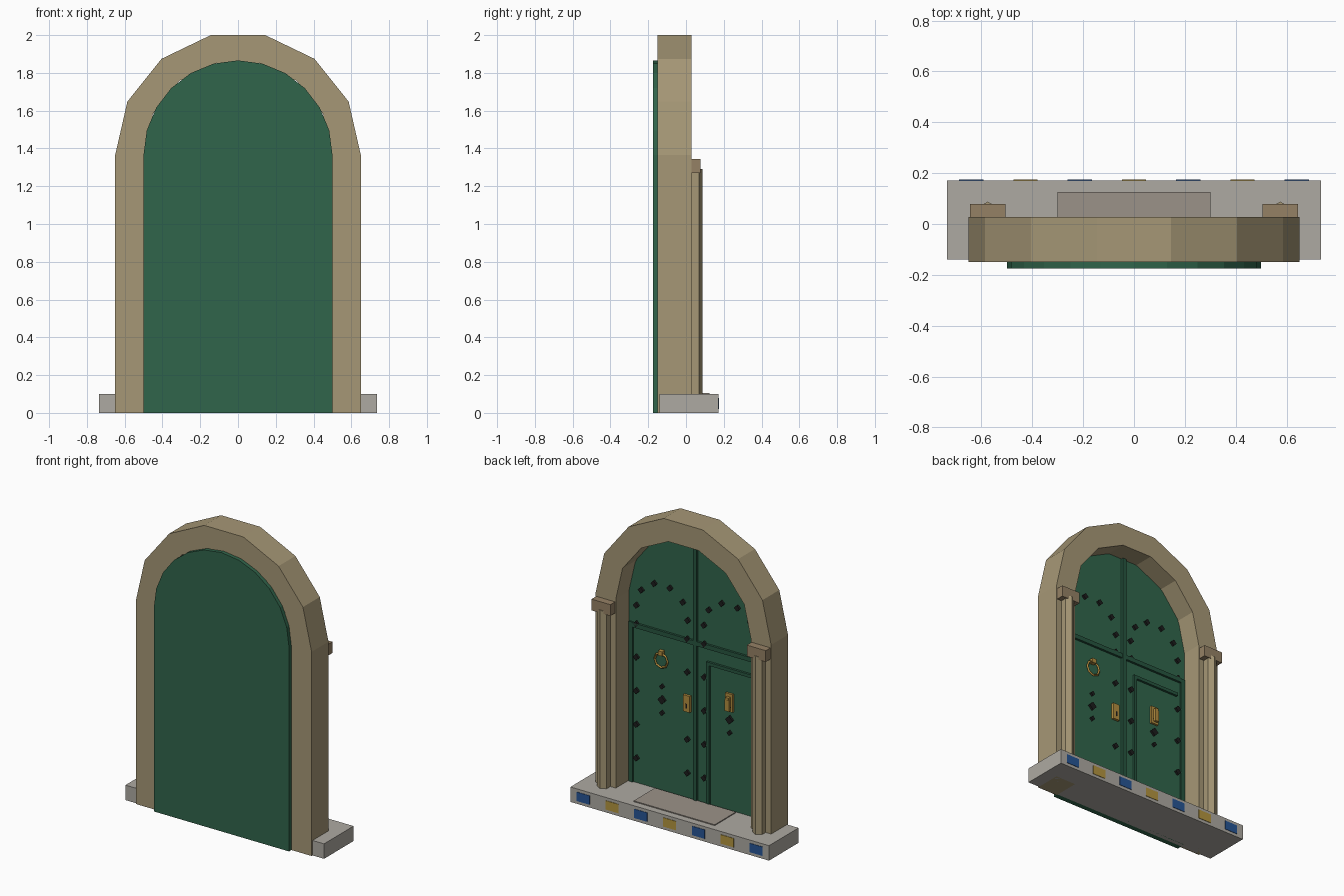
import bpy, bmesh
from math import pi, sin, cos
from mathutils import Matrix

if "Cube" in bpy.data.objects:
    bpy.data.objects.remove(bpy.data.objects["Cube"])

SPRING = 1.366      # height where the arch begins
FACE = -0.11        # detailed side of the door leaves (towards +y)


def material(name, rgb):
    m = bpy.data.materials.new(name)
    m.diffuse_color = (*rgb, 1)
    m.use_nodes = True
    m.node_tree.nodes["Principled BSDF"].inputs["Base Color"].default_value = m.diffuse_color
    return m


STONE = material("sandstone", (0.38, 0.31, 0.18))
CAP = material("capital_stone", (0.30, 0.22, 0.13))
GREEN = material("green_paint", (0.03, 0.13, 0.07))
TRIM = material("trim_green", (0.02, 0.09, 0.05))
IRON = material("iron", (0.012, 0.012, 0.012))
BRASS = material("brass", (0.45, 0.27, 0.05))
GREY = material("step_stone", (0.42, 0.40, 0.36))
MAT = material("mat_fabric", (0.33, 0.29, 0.25))
BLUE = material("blue_tile", (0.02, 0.09, 0.30))
GOLD = material("gold_tile", (0.45, 0.30, 0.05))


def finish(name, bm, mat):
    bmesh.ops.recalc_face_normals(bm, faces=bm.faces)
    me = bpy.data.meshes.new(name)
    bm.to_mesh(me)
    bm.free()
    me.materials.append(mat)
    ob = bpy.data.objects.new(name, me)
    bpy.context.collection.objects.link(ob)
    return ob


def add_box(bm, x0, x1, y0, y1, z0, z1, spin=0.0):
    m = (Matrix.Translation(((x0 + x1) / 2, (y0 + y1) / 2, (z0 + z1) / 2))
         @ Matrix.Rotation(spin, 4, 'Y')
         @ Matrix.Diagonal((x1 - x0, y1 - y0, z1 - z0, 1)))
    bmesh.ops.create_cube(bm, size=1, matrix=m)


def boxes(name, mat, *specs):
    bm = bmesh.new()
    for s in specs:
        add_box(bm, *s)
    return finish(name, bm, mat)


def arch_line(r, n):
    arc = [(r * cos(pi * i / n), SPRING + r * sin(pi * i / n)) for i in range(n + 1)]
    return [(r, 0)] + arc + [(-r, 0)]


def slab(name, outline, y0, y1, mat):
    bm = bmesh.new()
    f = bm.faces.new([bm.verts.new((x, y0, z)) for x, z in outline])
    ext = bmesh.ops.extrude_face_region(bm, geom=[f], use_keep_orig=True)
    vs = [v for v in ext["geom"] if isinstance(v, bmesh.types.BMVert)]
    bmesh.ops.translate(bm, verts=vs, vec=(0, y1 - y0, 0))
    return finish(name, bm, mat)


# Stone arch and door slab
slab("arch_surround", arch_line(0.65, 7) + arch_line(0.5, 7)[::-1], -0.15, 0.028, STONE)
slab("door_slab", arch_line(0.5, 12), -0.175, FACE, GREEN)

# Step, mat and tiles
boxes("step", GREY, (-0.735, 0.735, -0.14, 0.172, 0, 0.1))
boxes("door_mat", MAT, (-0.3, 0.3, -0.1, 0.125, 0.098, 0.106))
for i in range(7):
    x = 0.64 - i * 0.2133
    boxes(f"step_tile_{i + 1}", GOLD if i % 2 else BLUE,
          (x - 0.048, x + 0.048, 0.168, 0.175, 0.02, 0.08))

# Hexagonal side columns with capitals
for side, s in (("left", -1), ("right", 1)):
    bm = bmesh.new()
    bmesh.ops.create_cone(bm, cap_ends=True, segments=6, radius1=0.04, radius2=0.04, depth=1.19)
    v = max(bm.verts, key=lambda p: p.co.y)
    turn = 0 if abs(v.co.x) < 0.001 else pi / 6
    bmesh.ops.transform(bm, verts=bm.verts, matrix=Matrix.Translation((s * 0.575, 0.048, 0.695))
                        @ Matrix.Rotation(turn, 4, 'Z'))
    finish(f"column_{side}", bm, STONE)
    cx = s * 0.575
    boxes(f"capital_{side}", CAP, (cx - 0.07, cx + 0.07, 0.02, 0.078, 1.27, 1.345))

# Raised trim on the door leaves
T0 = FACE - 0.005
boxes("centre_strip", TRIM, (-0.013, 0.013, T0, FACE + 0.02, 0.1, 1.85))
boxes("door_rail", TRIM, (-0.465, 0.465, T0, FACE + 0.015, 1.14, 1.17))
boxes("edge_stiles", TRIM, *[(s * 0.48 - 0.015, s * 0.48 + 0.015, T0, FACE + 0.01, 0.1, 1.17)
                             for s in (-1, 1)])
boxes("wicket_frame", TRIM, (-0.105, -0.083, T0, FACE + 0.015, 0.1, 1.055),
      (-0.435, -0.083, T0, FACE + 0.015, 1.033, 1.055))

# Iron studs: rows, a fan over each leaf, and a vertical trio
studs = []
for s in (-1, 1):
    spots = [(x, z, 0.015) for x in (0.063, 0.44) for z in (0.268, 0.493, 0.718, 0.943, 1.165)]
    spots += [(0.25 + 0.19 * cos(pi * i / 5), 1.29 + 0.19 * sin(pi * i / 5), 0.015)
              for i in range(6)]
    spots += [(0.25, 0.797, 0.012), (0.25, 0.708, 0.02), (0.25, 0.62, 0.012)]
    studs += [(s * x - h, s * x + h, T0, FACE + 0.015, z - h, z + h, pi / 4) for x, z, h in spots]
boxes("door_studs", IRON, *studs)

# Ring knocker
bpy.ops.mesh.primitive_torus_add(major_segments=8, minor_segments=4, major_radius=0.048,
                                 minor_radius=0.008, location=(0.25, FACE + 0.016, 0.975),
                                 rotation=(pi / 2, 0, 0))
ring = bpy.context.object
ring.name = "ring_knocker"
ring.data.materials.append(BRASS)
boxes("ring_boss", BRASS, (0.235, 0.265, T0, FACE + 0.028, 1.01, 1.04))

# Lock plate with keyhole
boxes("lock_plate", BRASS, (0.038, 0.088, T0, FACE + 0.017, 0.68, 0.79))
boxes("keyhole", IRON, (0.057, 0.069, T0, FACE + 0.019, 0.705, 0.735))

# Plate knocker on the wicket
boxes("knocker_plate", BRASS, (-0.277, -0.223, T0, FACE + 0.014, 0.765, 0.885))
boxes("knocker_arm", BRASS, (-0.262, -0.238, T0, FACE + 0.035, 0.845, 0.865),
      (-0.265, -0.235, FACE + 0.02, FACE + 0.036, 0.775, 0.85))
